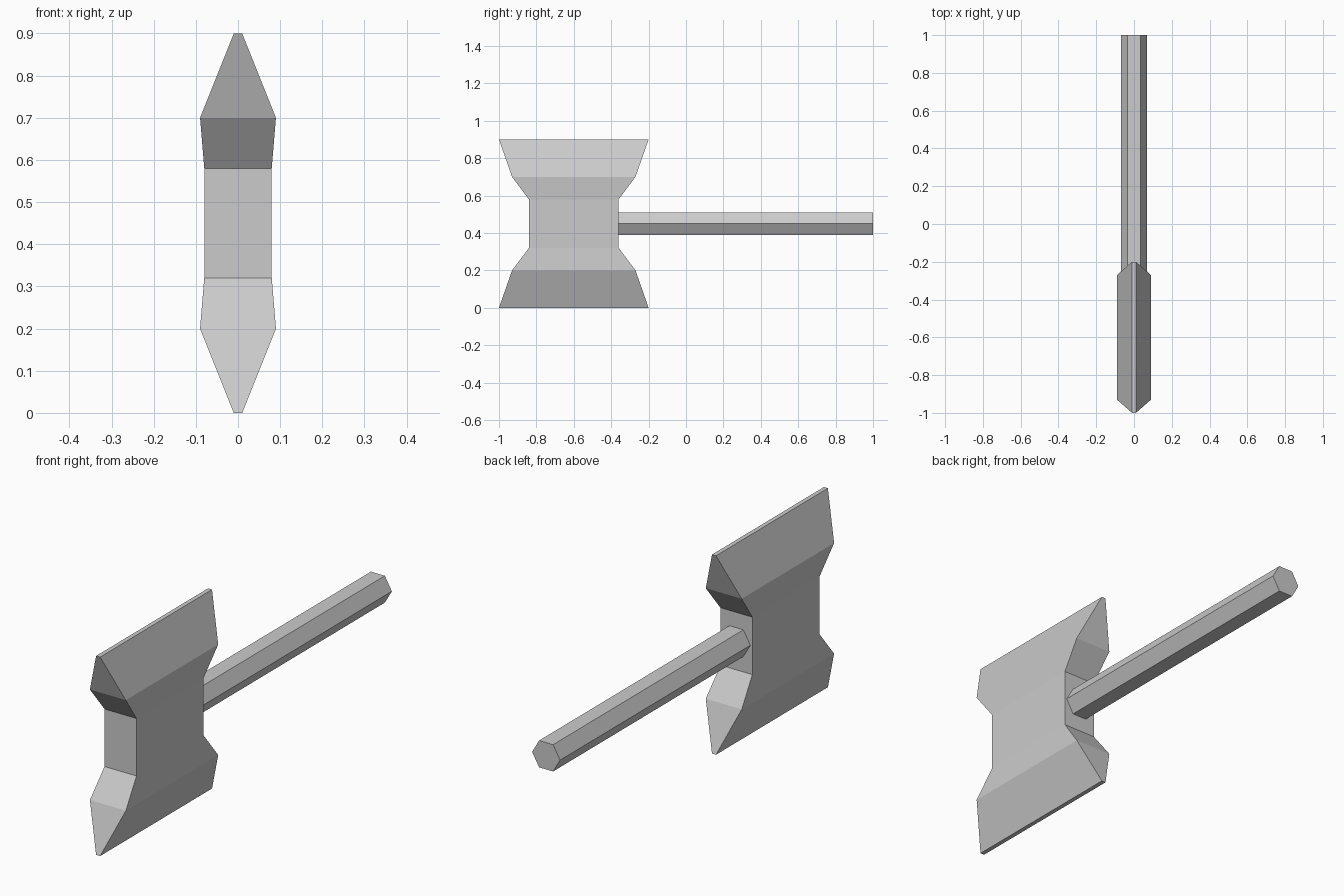
import bpy, bmesh, math
from mathutils import Matrix

cube = bpy.data.objects.get("Cube")
if cube:
    bpy.data.objects.remove(cube, do_unlink=True)

# Single grey material
grey = bpy.data.materials.new("grey metal")
grey.use_nodes = True
colour = (0.6, 0.6, 0.6, 1)
grey.diffuse_color = colour
grey.node_tree.nodes["Principled BSDF"].inputs["Base Color"].default_value = colour


def finish(bm, name):
    bmesh.ops.recalc_face_normals(bm, faces=bm.faces)
    mesh = bpy.data.meshes.new(name)
    bm.to_mesh(mesh)
    bm.free()
    mesh.materials.append(grey)
    obj = bpy.data.objects.new(name, mesh)
    bpy.context.collection.objects.link(obj)
    return obj


# Hammer head: stacked rectangles (height from middle, half width, half length)
MID_Y, MID_Z = -0.6, 0.45
half = [(0.13, 0.08, 0.24), (0.25, 0.09, 0.33), (0.45, 0.01, 0.40)]
levels = [(-z, x, y) for z, x, y in reversed(half)] + half
bm = bmesh.new()
rings = [[bm.verts.new((sx * x, MID_Y + sy * y, MID_Z + z))
          for sx, sy in ((-1, -1), (1, -1), (1, 1), (-1, 1))] for z, x, y in levels]
for low, high in zip(rings, rings[1:]):
    for i in range(4):
        j = (i + 1) % 4
        bm.faces.new((low[i], low[j], high[j], high[i]))
bm.faces.new(rings[0][::-1])
bm.faces.new(rings[-1])
finish(bm, "hammer_head")

# Six-sided handle, flat sides on top and bottom
START, END = -0.36, 1.0
bm = bmesh.new()
bmesh.ops.create_cone(bm, cap_ends=True, segments=6, radius1=0.07, radius2=0.07,
                      depth=END - START, matrix=Matrix.Rotation(math.pi / 6, 4, "Z"))
# Put a corner on the x axis, then lay the handle along y
corner = max(bm.verts, key=lambda v: v.co.x).co
turn = Matrix.Rotation(-math.atan2(corner.y, corner.x), 4, "Z")
place = Matrix.Translation((0, (START + END) / 2, MID_Z)) @ Matrix.Rotation(math.pi / 2, 4, "X")
bmesh.ops.transform(bm, matrix=place @ turn, verts=bm.verts)
finish(bm, "handle")
